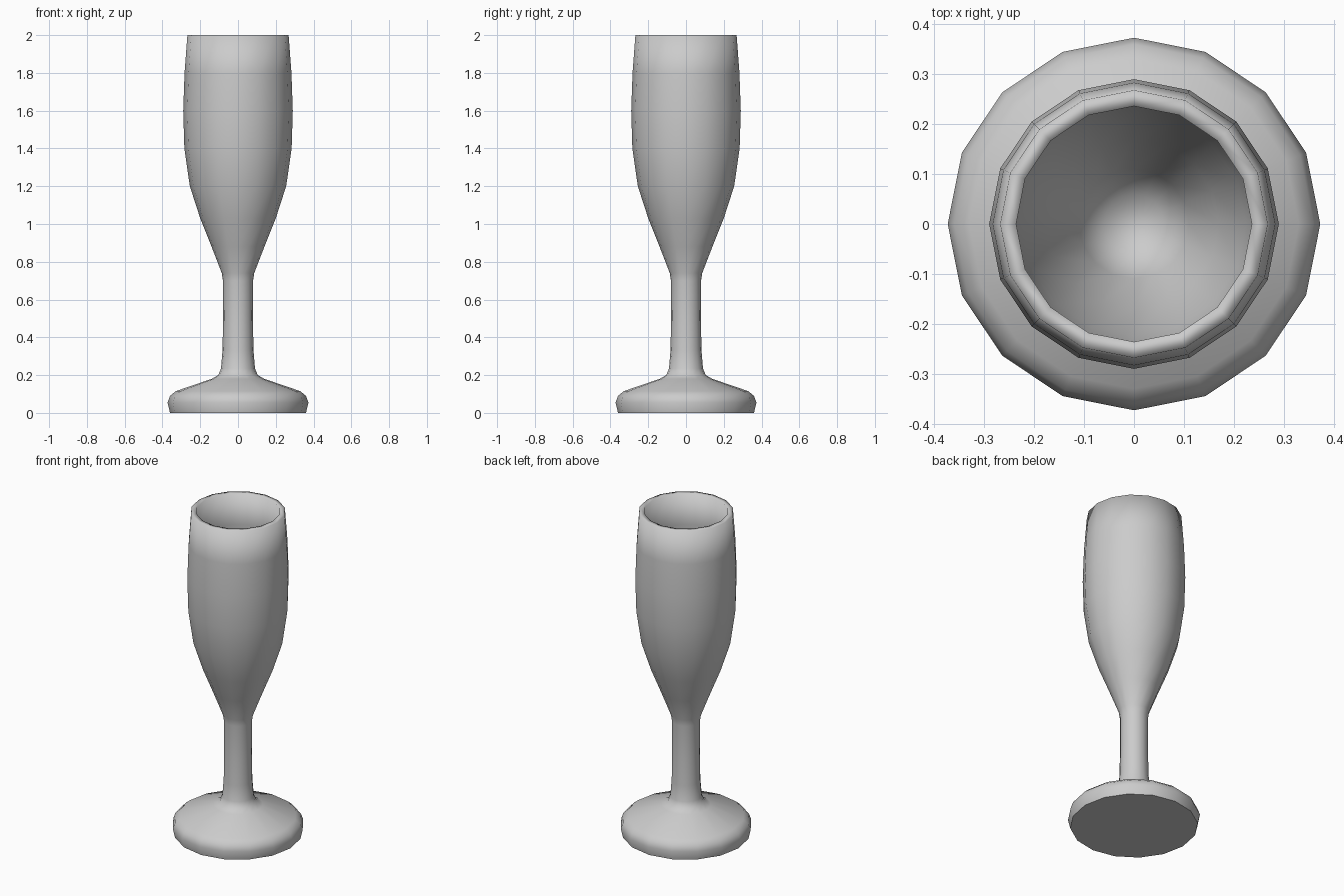
import bpy
import bmesh
import math

if "Cube" in bpy.data.objects:
    bpy.data.objects.remove(bpy.data.objects["Cube"])

SIDES = 16

# Profile as (radius, height): foot, stem, outer bowl, rim, inner bowl
PROFILE = [
    (0.36, 0.0), (0.373, 0.055), (0.36, 0.09), (0.33, 0.115),
    (0.14, 0.18), (0.105, 0.2), (0.09, 0.235), (0.082, 0.33),
    (0.079, 0.5), (0.08, 0.7), (0.086, 0.74),
    (0.14, 0.88), (0.2, 1.03), (0.255, 1.2), (0.284, 1.4),
    (0.29, 1.6), (0.283, 1.8), (0.268, 2.0),
    (0.236, 2.0), (0.251, 1.8), (0.258, 1.6), (0.252, 1.4),
    (0.224, 1.21), (0.17, 1.04), (0.11, 0.89), (0.06, 0.79),
]


def lathe(name, profile, material):
    """Revolve a profile about z and cap both ends."""
    bm = bmesh.new()
    rings = []
    for r, z in profile:
        ring = []
        for i in range(SIDES):
            a = 2 * math.pi * i / SIDES
            ring.append(bm.verts.new((r * math.cos(a), r * math.sin(a), z)))
        rings.append(ring)
    for low, high in zip(rings, rings[1:]):
        for i in range(SIDES):
            j = (i + 1) % SIDES
            bm.faces.new((low[i], low[j], high[j], high[i]))
    bottom = bm.faces.new(list(reversed(rings[0])))
    bm.faces.new(rings[-1])
    for f in bm.faces:
        f.smooth = True
    # Flat underside with a crisp edge
    bottom.smooth = False
    for e in bottom.edges:
        e.smooth = False
    mesh = bpy.data.meshes.new(name)
    bm.to_mesh(mesh)
    bm.free()
    mesh.materials.append(material)
    obj = bpy.data.objects.new(name, mesh)
    bpy.context.collection.objects.link(obj)
    return obj


grey = bpy.data.materials.new("light_grey")
grey.diffuse_color = (0.6, 0.6, 0.6, 1.0)
grey.use_nodes = True
grey.node_tree.nodes["Principled BSDF"].inputs["Base Color"].default_value = grey.diffuse_color

# The whole glass is one continuous turned surface
lathe("flute_glass", PROFILE, grey)
